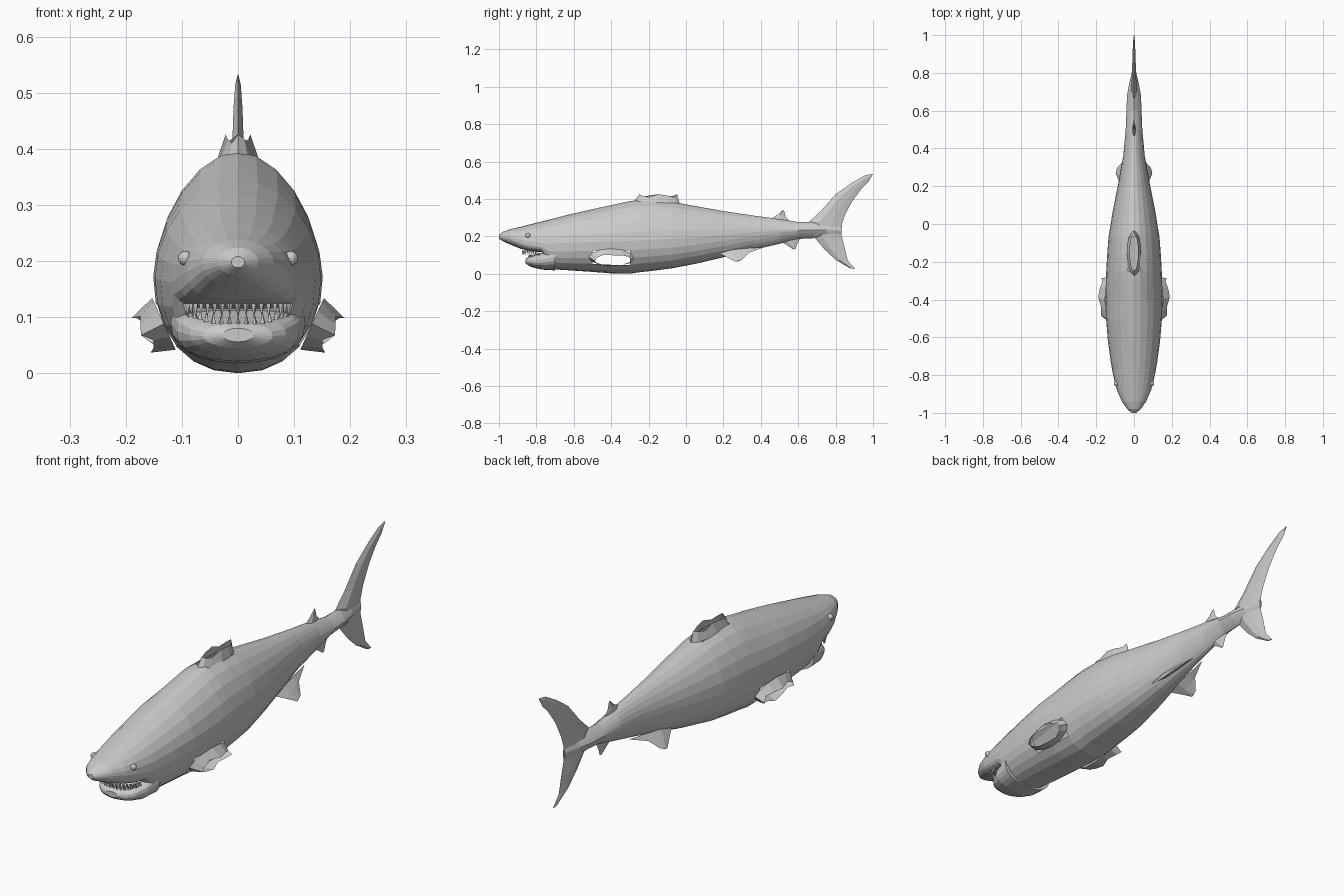
import bpy, bmesh, math
from mathutils import Vector, Matrix

if "Cube" in bpy.data.objects:
    bpy.data.objects.remove(bpy.data.objects["Cube"])


def finish(bm, name, mirror=False):
    bmesh.ops.recalc_face_normals(bm, faces=bm.faces)
    me = bpy.data.meshes.new(name)
    bm.to_mesh(me)
    bm.free()
    ob = bpy.data.objects.new(name, me)
    bpy.context.collection.objects.link(ob)
    if mirror:
        ob.modifiers.new("mirror", 'MIRROR').use_mirror_merge = False
    return ob


def loft(rings, capped=True):
    bm = bmesh.new()
    vs = [[bm.verts.new(p) for p in r] for r in rings]
    n = len(vs[0])
    for a, b in zip(vs, vs[1:]):
        for i in range(n):
            j = (i + 1) % n
            bm.faces.new((a[i], a[j], b[j], b[i]))
    if capped:
        bm.faces.new(vs[0])
        bm.faces.new(vs[-1])
    return bm


def section(y, top, mid, bot, w, nt, nb, segs=24):
    """Egg-like ring: separate roundness above and below the widest line."""
    ring = []
    for i in range(segs):
        a = 2 * math.pi * i / segs
        c, s = math.cos(a), math.sin(a)
        n, h = (nt, top - mid) if s >= 0 else (nb, mid - bot)
        x = math.copysign(abs(c) ** (2 / n), c) * w
        z = mid + math.copysign(abs(s) ** (2 / n), s) * h
        ring.append((x, y, z))
    return ring


def fin(name, stations, normal=(1, 0, 0), mirror=False):
    """Stations of (leading point, trailing point, half thickness)."""
    nrm = Vector(normal).normalized()
    rings = []
    for lead, trail, t in stations:
        l, r = Vector(lead), Vector(trail)
        m, q = l.lerp(r, 0.3), l.lerp(r, 0.65)
        rings.append([l, m + nrm * t, q + nrm * t * .7, r,
                      q - nrm * t * .7, m - nrm * t])
    return finish(loft(rings), name, mirror)


def flat(stations):
    return [((0, a, b), (0, c, d), t) for a, b, c, d, t in stations]


def stub(name, base, tip, mirror=False, segs=12):
    """Open broken fin root: lens rings with a ragged outer rim."""
    rings = []
    grow = (Vector(tip[0]) - Vector(base[0])).normalized()
    for k, (c, half, short) in enumerate((base, tip)):
        ring = []
        for i in range(segs):
            a = 2 * math.pi * i / segs
            jag = (0.010, -0.006, 0.002)[i % 3] * k
            ring.append(Vector(c) + Vector((0, half * math.cos(a), 0))
                        + Vector(short) * math.sin(a) + grow * jag)
        rings.append(ring)
    return finish(loft(rings, False), name, mirror)


# Body: y, top, widest height, bottom, half width, roundness above, below
body = loft([section(*s) for s in (
    (-1.0, .208, .198, .188, .012, 2, 2),
    (-.98, .224, .198, .174, .036, 2, 2),
    (-.94, .238, .195, .156, .064, 2, 2.3),
    (-.88, .252, .182, .132, .090, 2, 3),
    (-.83, .265, .172, .121, .104, 2, 3.5),
    (-.77, .280, .163, .115, .116, 2, 3.5),
    (-.73, .290, .162, .025, .123, 2, 2.3),
    (-.62, .318, .165, .018, .138, 1.9, 2.3),
    (-.50, .345, .170, .010, .148, 1.9, 2.2),
    (-.40, .367, .172, .002, .151, 1.8, 2.2),
    (-.30, .388, .175, .000, .149, 1.8, 2.2),
    (-.25, .395, .178, .008, .147, 1.8, 2.2),
    (-.16, .394, .182, .018, .142, 1.8, 2.2),
    (-.07, .384, .187, .030, .135, 1.8, 2.2),
    (.06, .360, .195, .055, .114, 1.8, 2.1),
    (.20, .335, .205, .088, .086, 1.8, 2),
    (.36, .311, .222, .128, .057, 1.8, 1.8),
    (.50, .293, .232, .160, .044, 1.6, 1.6),
    (.60, .276, .234, .186, .040, 1.3, 1.3),
    (.68, .278, .234, .190, .037, 1.2, 1.2),
    (.75, .275, .234, .190, .024, 1.2, 1.2))]
    + [section(.83, .25, .233, .21, .005, 2, 2)])

# Openings under the broken fins
gone = []
for f in body.faces:
    c = f.calc_center_median()
    if -.25 < c.y < -.07 and c.z > .36 and abs(c.x) < .03:
        gone.append(f)
    if -.5 < c.y < -.3 and .05 < c.z < .12 and abs(c.x) > .1:
        gone.append(f)
bmesh.ops.delete(body, geom=gone, context='FACES')
finish(body, "body")

# Lower jaw
finish(loft([section(*s) for s in (
    (-.858, .080, .068, .056, .028, 2, 2),
    (-.845, .088, .066, .045, .062, 2.5, 2),
    (-.82, .095, .068, .034, .086, 3, 2.2),
    (-.77, .112, .075, .022, .109, 3, 2.3),
    (-.70, .130, .090, .018, .120, 3, 2.3))]), "lower_jaw")

# Teeth: two rows along the jaw arcs
teeth = bmesh.new()
for count, half, y0, depth, z0, rise, length in (
        (19, .094, -.79, .082, .124, 0, -.026),
        (17, .088, -.775, .066, .084, .018, .020)):
    for i in range(count):
        a = math.radians(-80 + 160 * i / (count - 1))
        size = length * (.85 + .15 * (i % 2))
        pos = Vector((half * math.sin(a), y0 - depth * math.cos(a),
                      z0 + rise * math.sin(a) ** 2 + size / 2))
        m = Matrix.Translation(pos) @ Matrix.Rotation(a, 4, 'Z')
        if length < 0:
            m = m @ Matrix.Rotation(math.pi, 4, 'X')
        bmesh.ops.create_cone(teeth, cap_ends=True, segments=4, radius1=.0055,
                              radius2=0, depth=abs(size), matrix=m)
finish(teeth, "teeth")

# Eyes
eye = bmesh.new()
bmesh.ops.create_uvsphere(eye, u_segments=12, v_segments=8, radius=.013,
                          matrix=Matrix.Translation((.094, -.845, .205)))
finish(eye, "eyes", True)

# Broken dorsal and pectoral fin roots
stub("dorsal_stub", ((0, -.16, .379), .125, (.038, 0, 0)),
     ((0, -.15, .416), .10, (.022, 0, 0)))
stub("pectoral_stubs", ((.132, -.40, .088), .12, (.021, 0, .046)),
     ((.164, -.39, .072), .10, (.017, 0, .031)), True)

# Tail fin: lead y z, trail y z, half thickness, from lower tip to upper tip
fin("tail_fin", flat((
    (.875, .030, .905, .025, .003), (.80, .075, .865, .070, .007),
    (.74, .130, .848, .140, .011), (.69, .190, .832, .200, .016),
    (.66, .280, .833, .265, .017), (.72, .335, .850, .315, .012),
    (.80, .425, .890, .390, .010), (.88, .482, .935, .450, .008),
    (.955, .525, .975, .490, .005), (1.0, .534, .985, .508, .002))))

# Small rear fins
fin("second_dorsal_fin", flat((
    (.45, .290, .56, .275, .010), (.49, .316, .533, .305, .006),
    (.518, .340, .524, .337, .002))))
fin("anal_fin", flat((
    (.51, .170, .61, .190, .009), (.545, .150, .595, .160, .006),
    (.573, .130, .586, .134, .002))))
fin("pelvic_fins", (
    ((.052, .17, .112), (.022, .42, .142), .010),
    ((.078, .225, .085), (.055, .335, .112), .006),
    ((.097, .265, .064), (.088, .300, .075), .002)), (.7, 0, .7), True)
